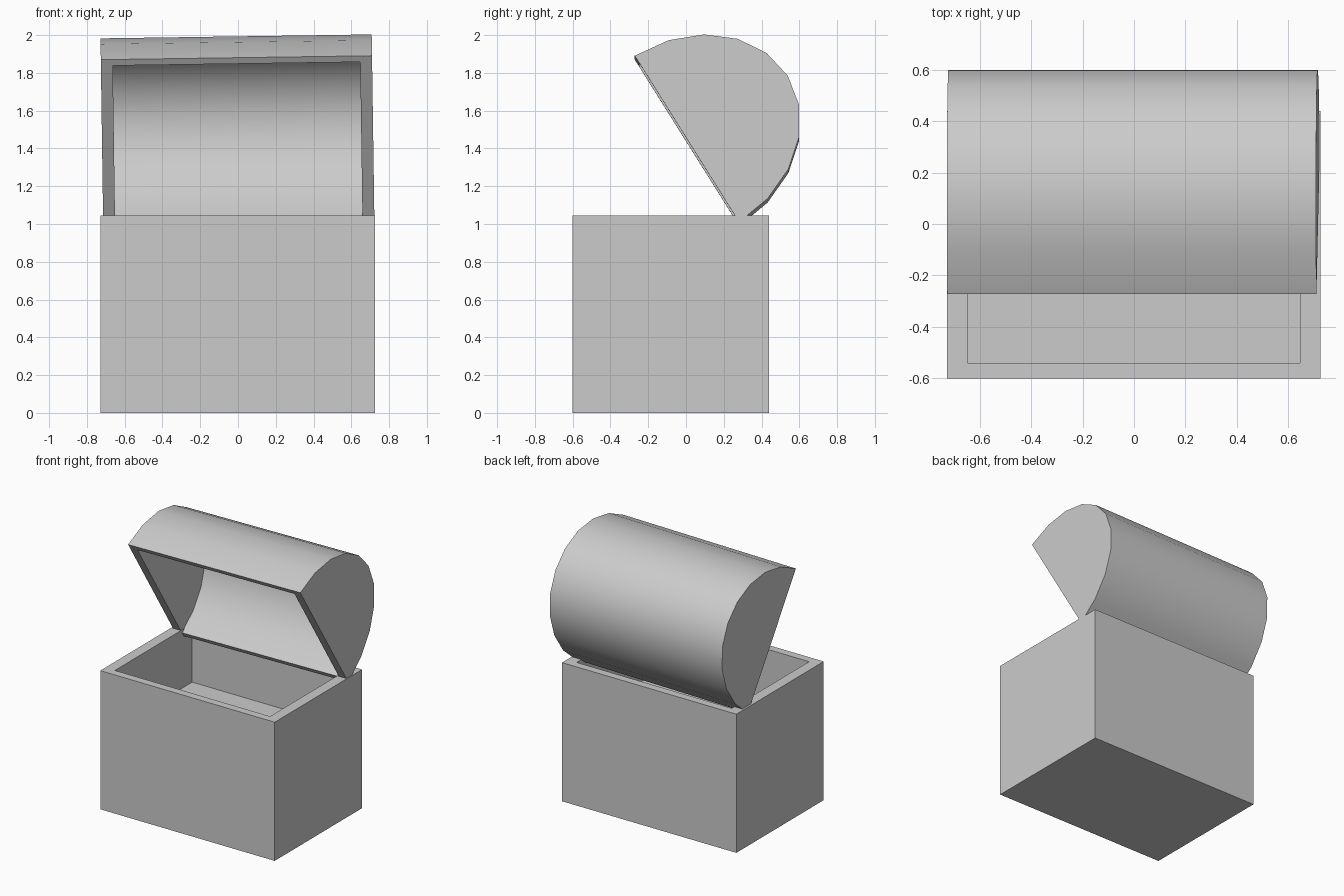
import bpy, bmesh, math

if "Cube" in bpy.data.objects:
    bpy.data.objects.remove(bpy.data.objects["Cube"])


def make_object(name, bm):
    bmesh.ops.recalc_face_normals(bm, faces=bm.faces[:])
    mesh = bpy.data.meshes.new(name)
    bm.to_mesh(mesh)
    bm.free()
    obj = bpy.data.objects.new(name, mesh)
    bpy.context.collection.objects.link(obj)
    return obj


# Chest body: solid block with an inset, sunken compartment
W, D, H = 1.454, 1.04, 1.045
bm = bmesh.new()
bmesh.ops.create_cube(bm, size=1)
for v in bm.verts:
    v.co = (v.co.x * W, v.co.y * D, (v.co.z + 0.5) * H)
top = max(bm.faces, key=lambda f: f.calc_center_median().z)
opening = bmesh.ops.extrude_face_region(bm, geom=[top])
rim_verts = [g for g in opening["geom"] if isinstance(g, bmesh.types.BMVert)]
bm.faces.remove(top)
for v in rim_verts:
    v.co.x *= 0.89
    v.co.y *= 0.885
floor_face = [g for g in opening["geom"] if isinstance(g, bmesh.types.BMFace)]
well = bmesh.ops.extrude_face_region(bm, geom=floor_face)
for g in well["geom"]:
    if isinstance(g, bmesh.types.BMVert):
        g.co.z = 0.605
bmesh.ops.delete(bm, geom=[f for f in floor_face if f.is_valid], context='FACES')
body = make_object("chest_body", bm)
body.location = (-0.001, -0.08, 0)

# Lid: hollow half-ellipse barrel with ten segments
SEG = 10
bm = bmesh.new()


def arch(x, ry, rz):
    return [bm.verts.new((x, -ry * math.cos(math.pi * i / SEG),
                          rz * math.sin(math.pi * i / SEG))) for i in range(SEG + 1)]


def skin(half_length, ry, rz):
    ends = [arch(s * half_length, ry, rz) for s in (-1, 1)]
    for i in range(SEG):
        bm.faces.new((ends[0][i], ends[0][i + 1], ends[1][i + 1], ends[1][i]))
    for e in ends:
        bm.faces.new(e)
    return [ends[0][0], ends[1][0], ends[1][-1], ends[0][-1]]


outer = skin(0.718, 0.52, 0.63)
inner = skin(0.655, 0.482, 0.57)
for i in range(4):
    j = (i + 1) % 4
    bm.faces.new((outer[i], outer[j], inner[j], inner[i]))
lid = make_object("lid", bm)
lid.location = (-0.002, 0.005, 1.44)
lid.rotation_euler = (math.radians(-57.9), -0.0145, 0)

# Smooth barrel, crisp ends
bpy.ops.object.select_all(action='DESELECT')
lid.select_set(True)
bpy.context.view_layer.objects.active = lid
bpy.ops.object.shade_smooth_by_angle(angle=math.radians(35))
